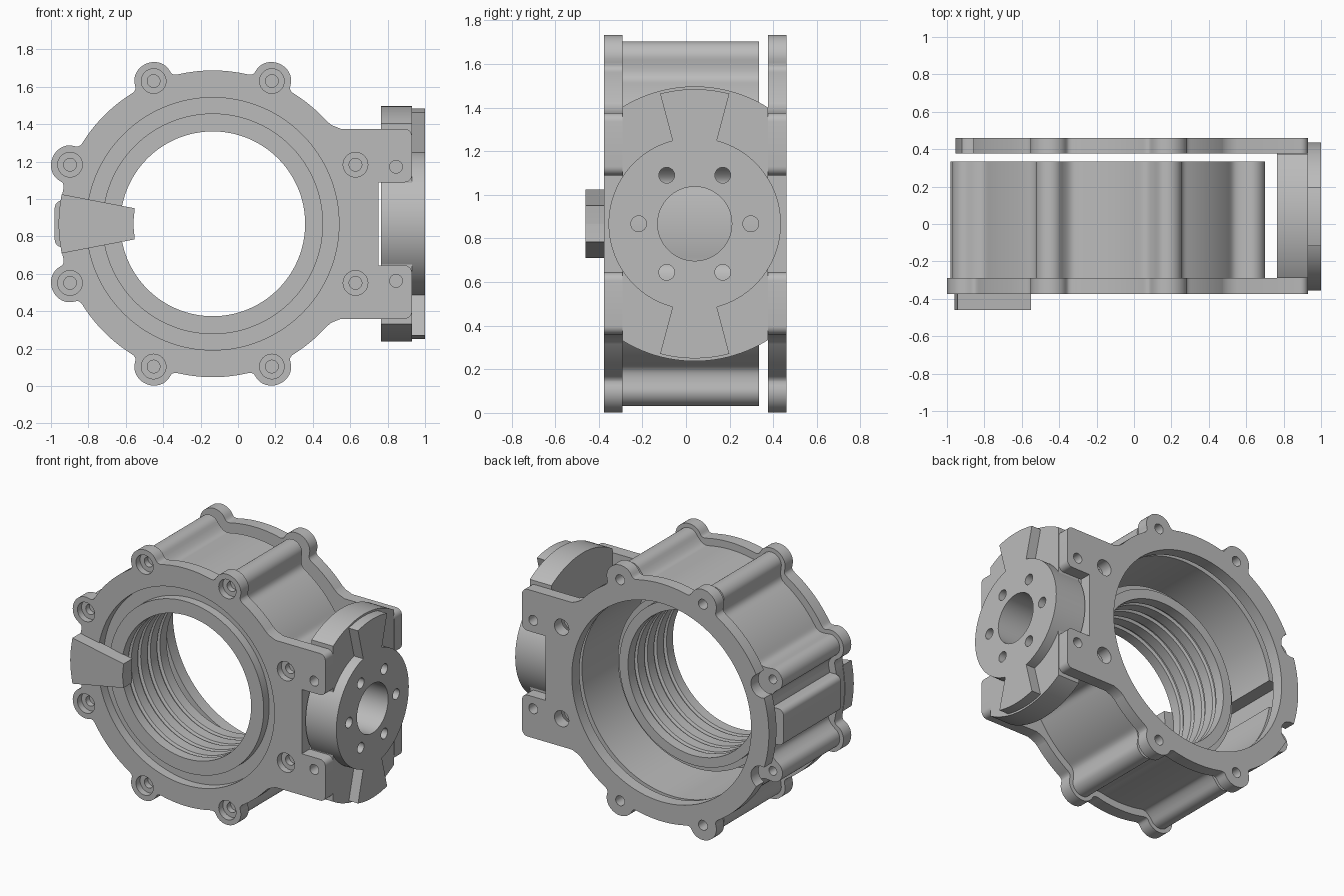
import bpy, bmesh
from math import sin, cos, pi, radians, sqrt

if "Cube" in bpy.data.objects:
    bpy.data.objects.remove(bpy.data.objects["Cube"])

metal = bpy.data.materials.new("plain_grey")
metal.use_nodes = True
GREY = (0.5, 0.5, 0.5, 1)
metal.diffuse_color = GREY
metal.node_tree.nodes["Principled BSDF"].inputs["Base Color"].default_value = GREY

CX, CZ = -0.135, 0.867     # ring centre
WY = 0.04                  # wheel axis
BOLT_R = 0.826
BOLTS = [22.5 + 45 * k for k in range(8)]


def bolt(a):
    return CX + BOLT_R * cos(radians(a)), CZ + BOLT_R * sin(radians(a))


def prism(name, pts, lo, hi, axis="y", bevel=0, pick=None):
    """Extrude a 2D outline along x or y, optionally rounding chosen long edges."""
    place = (lambda u, v, d: (u, d, v)) if axis == "y" else (lambda u, v, d: (d, u, v))
    bm = bmesh.new()
    ends = [[bm.verts.new(place(u, v, d)) for u, v in pts] for d in (lo, hi)]
    n = len(pts)
    bm.faces.new(ends[0])
    bm.faces.new(ends[1][::-1])
    for i in range(n):
        j = (i + 1) % n
        bm.faces.new((ends[0][i], ends[1][i], ends[1][j], ends[0][j]))
    if bevel:
        edges = [e for a, b in zip(*ends) for e in a.link_edges
                 if e.other_vert(a) == b and pick(a.co)]
        bmesh.ops.bevel(bm, geom=edges, offset=bevel, segments=6, affect="EDGES", profile=0.5)
    bmesh.ops.recalc_face_normals(bm, faces=bm.faces)
    return finish(name, bm)


def finish(name, bm):
    mesh = bpy.data.meshes.new(name)
    bm.to_mesh(mesh)
    bm.free()
    mesh.materials.append(metal)
    ob = bpy.data.objects.new(name, mesh)
    bpy.context.collection.objects.link(ob)
    return ob


def disc(u, v, r, lo, hi, axis="y", n=32, name="disc"):
    pts = [(u + r * cos(2 * pi * i / n), v + r * sin(2 * pi * i / n)) for i in range(n)]
    return prism(name, pts, lo, hi, axis)


def box(u0, u1, v0, v1, lo, hi, axis="y", **kw):
    return prism("box", [(u0, v0), (u1, v0), (u1, v1), (u0, v1)], lo, hi, axis, **kw)


def combine(ob, tools, op="DIFFERENCE"):
    """Apply a boolean with each tool and remove the tools."""
    for t in tools:
        m = ob.modifiers.new("bool", "BOOLEAN")
        m.operation, m.object, m.solver = op, t, "EXACT"
    dg = bpy.context.evaluated_depsgraph_get()
    dg.update()
    mesh = bpy.data.meshes.new_from_object(ob.evaluated_get(dg))
    ob.modifiers.clear()
    ob.data = mesh
    mesh.name = ob.name
    for t in tools:
        bpy.data.objects.remove(t)
    return ob


def mirrored(half):
    """Complete an outline given as (x, height above centre) for its upper half."""
    return [(x, CZ + h) for x, h in half] + [(x, CZ - h) for x, h in reversed(half)]


def lobed(body, lug, fillet, angles, n=1080):
    """Circle outline with round lugs that blend into it at the given angles."""
    pts = []
    for i in range(n):
        a = 360 * i / n
        r = body
        for b in angles:
            s = BOLT_R * radians(abs((a - b + 180) % 360 - 180))
            if s < lug:
                r = max(r, BOLT_R + sqrt(lug * lug - s * s))
            elif s < lug + fillet:
                t = 1 - (s - lug) / fillet
                r = max(r, body + (BOLT_R + 0.01 - body) * t ** 4)
        pts.append((CX + r * cos(radians(a)), CZ + r * sin(radians(a))))
    return pts


def flange(name, lo, hi, bore, angles):
    """Lobed plate with a two-pronged bracket on the wheel side."""
    ob = prism(name, lobed(0.82, 0.101, 0.05, angles), lo, hi)
    fork = mirrored([(0.3, 0.5), (0.46, 0.56), (0.5, 0.528), (0.55, 0.508),
                     (0.93, 0.508), (0.93, 0.222), (0.75, 0.222)])
    arm = prism("arm", fork, lo, hi, bevel=0.04, pick=lambda c: c.x > 0.9)
    combine(ob, [arm], "UNION")
    cuts = [disc(CX, CZ, bore, lo - 0.1, hi + 0.1, n=128)]
    cuts += [disc(0.845, CZ + s * 0.305, 0.034, lo - 0.1, hi + 0.1) for s in (1, -1)]
    return combine(ob, cuts)


# front flange with counterbored bolt holes
front = flange("front_flange", -0.375, -0.29, 0.675, BOLTS)
combine(front, [disc(*bolt(a), 0.066, -0.5, -0.33) for a in BOLTS])
combine(front, [disc(*bolt(a), 0.034, -0.5, -0.2) for a in BOLTS])

# back flange, scalloped on the side away from the wheel
back = flange("back_flange", 0.377, 0.46, 0.685, [a for a in BOLTS if abs(a - 180) > 30])
radius = {157.5: 0.08, 202.5: 0.08, 22.5: 0.055, 337.5: 0.055}
combine(back, [disc(*bolt(a), radius.get(a, 0.034), 0.3, 0.6) for a in BOLTS])

# drum with bolt columns, a side rib, its inner pocket and blind rear bolt holes
drum = prism("drum", lobed(0.77, 0.073, 0.1, BOLTS), -0.29, 0.335)
rib = box(-0.98, -0.78, CZ - 0.125, CZ + 0.125, -0.29, 0.335,
          bevel=0.04, pick=lambda c: c.x < -0.9)
combine(drum, [rib], "UNION")
combine(drum, [disc(CX, CZ, 0.695, -0.5, 0.6, n=128)])
combine(drum, [box(-0.915, -0.6, CZ - 0.095, CZ + 0.095, -0.25, 0.6)])
combine(drum, [disc(*bolt(a), 0.03, -0.1, 0.6) for a in BOLTS])

# inner sleeve: floor, raised front lip, bore with narrow grooves, stepped rear rim
profile = [(0.71, -0.31), (0.59, -0.31), (0.59, -0.37), (0.494, -0.37)]
for k in range(4):
    y = -0.3 + 0.105 * k
    profile += [(0.494, y), (0.512, y + 0.008), (0.512, y + 0.024), (0.494, y + 0.032)]
profile += [(0.494, 0.12), (0.56, 0.12), (0.56, 0.08), (0.6, 0.08), (0.6, -0.24), (0.71, -0.24)]
bm = bmesh.new()
N = 128
rings = [[bm.verts.new((CX + r * cos(2 * pi * i / N), y, CZ + r * sin(2 * pi * i / N)))
          for i in range(N)] for r, y in profile]
for a, b in zip(rings, rings[1:] + rings[:1]):
    for i in range(N):
        j = (i + 1) % N
        bm.faces.new((a[i], a[j], b[j], b[i]))
bmesh.ops.recalc_face_normals(bm, faces=bm.faces)
finish("inner_sleeve", bm)

# tapered pointer tab on the front
prism("pointer_tab", mirrored([(-0.56, 0.0005), (-0.552, 0.083), (-0.943, 0.158),
                               (-0.955, 0.08), (-0.96, 0.0005)]), -0.46, -0.365)

# side wheel: trimmed disc, hub and two fans level with the hub face
wheel = disc(WY, CZ, 0.63, 0.765, 0.93, "x", 128, "side_wheel")
combine(wheel, [box(-0.29, 0.375, 0, 2, 0.5, 1.2, "x")], "INTERSECT")
parts = [disc(WY, CZ, 0.395, 0.765, 1.0, "x", 128)]
for s in (1, -1):
    arc = [(WY + 0.617 * sin(t), CZ + s * 0.617 * cos(t))
           for t in [0.26 - 0.52 * i / 12 for i in range(13)]]
    fan = [(WY - 0.08, CZ + s * 0.3), (WY + 0.08, CZ + s * 0.3)] + arc
    parts.append(prism("fan", fan, 0.9, 1.0, "x"))
combine(wheel, parts, "UNION")
holes = [disc(WY, CZ, 0.17, 0.5, 1.2, "x", 64)]
for k in range(6):
    a = k * pi / 3
    holes.append(disc(WY + 0.257 * cos(a), CZ + 0.257 * sin(a), 0.036, 0.5, 1.2, "x"))
combine(wheel, holes)

# smooth shading with sharp edges kept
for ob in bpy.context.collection.objects:
    if ob.type == "MESH":
        bpy.ops.object.select_all(action="DESELECT")
        ob.select_set(True)
        bpy.context.view_layer.objects.active = ob
        bpy.ops.object.shade_smooth_by_angle(angle=radians(30))
